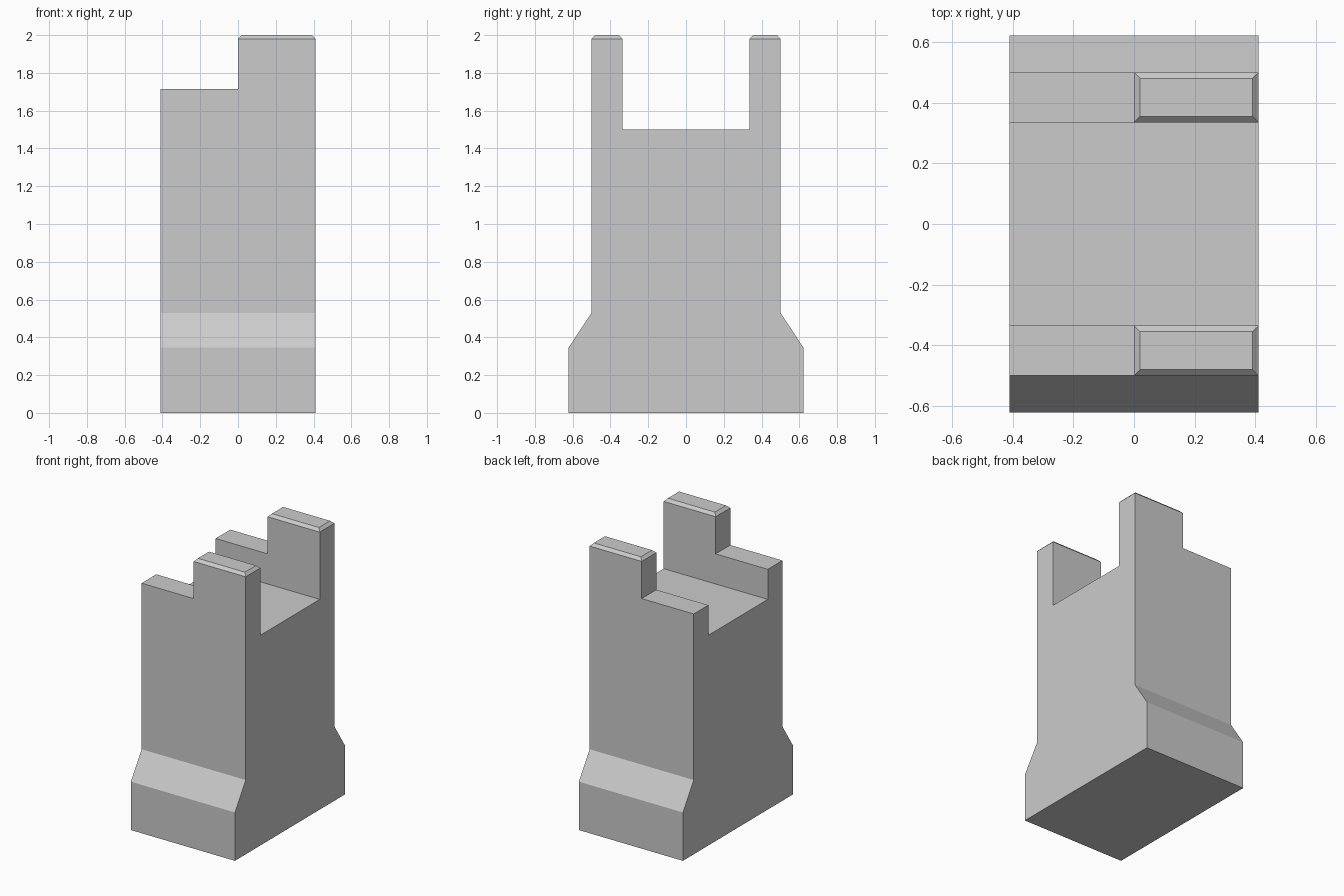
import bpy, bmesh
from mathutils import Vector

if "Cube" in bpy.data.objects:
    bpy.data.objects.remove(bpy.data.objects["Cube"])

HALF_X, LOW_Z, TALL_Z, CHAMFER = 0.411, 1.715, 2.0, 0.02

# Right half of the side profile (y, z), mirrored to the full outline
half = [(0.622, 0), (0.622, 0.345), (0.5, 0.53), (0.5, LOW_Z), (0.335, LOW_Z), (0.335, 1.5)]
outline = half + [(-y, z) for y, z in reversed(half)]

# Tower body: profile extruded along x
bm = bmesh.new()
cap = bm.faces.new([bm.verts.new((-HALF_X, y, z)) for y, z in outline])
ext = bmesh.ops.extrude_face_region(bm, geom=[cap], use_keep_orig=True)
bmesh.ops.translate(bm, vec=(2 * HALF_X, 0, 0),
                    verts=[v for v in ext["geom"] if isinstance(v, bmesh.types.BMVert)])
bmesh.ops.recalc_face_normals(bm, faces=bm.faces[:])

# Split at the middle so only the right half of each parapet rises
bmesh.ops.bisect_plane(bm, geom=bm.verts[:] + bm.edges[:] + bm.faces[:],
                       plane_co=(0, 0, 0), plane_no=(1, 0, 0))
bm.normal_update()


def raise_face(face, height, inset=0.0):
    """Extrude a top face upwards, pulling its corners in by inset."""
    top = bmesh.ops.extrude_discrete_faces(bm, faces=[face])["faces"][0]
    mid = top.calc_center_median()
    for v in top.verts:
        v.co += Vector((inset if v.co.x < mid.x else -inset,
                        inset if v.co.y < mid.y else -inset, height))
    return top


# Tall merlons with chamfered tops
tops = [f for f in bm.faces if f.normal.z > 0.9
        and abs(f.calc_center_median().z - LOW_Z) < 0.01 and f.calc_center_median().x > 0]
for f in tops:
    f = raise_face(f, TALL_Z - CHAMFER - LOW_Z)
    raise_face(f, CHAMFER, CHAMFER)

# Merge coplanar faces into clean flat walls
bmesh.ops.dissolve_limit(bm, angle_limit=0.01, verts=bm.verts[:], edges=bm.edges[:])
bmesh.ops.recalc_face_normals(bm, faces=bm.faces[:])

mesh = bpy.data.meshes.new("tower_wall")
bm.to_mesh(mesh)
bm.free()
bpy.context.collection.objects.link(bpy.data.objects.new("tower_wall", mesh))
